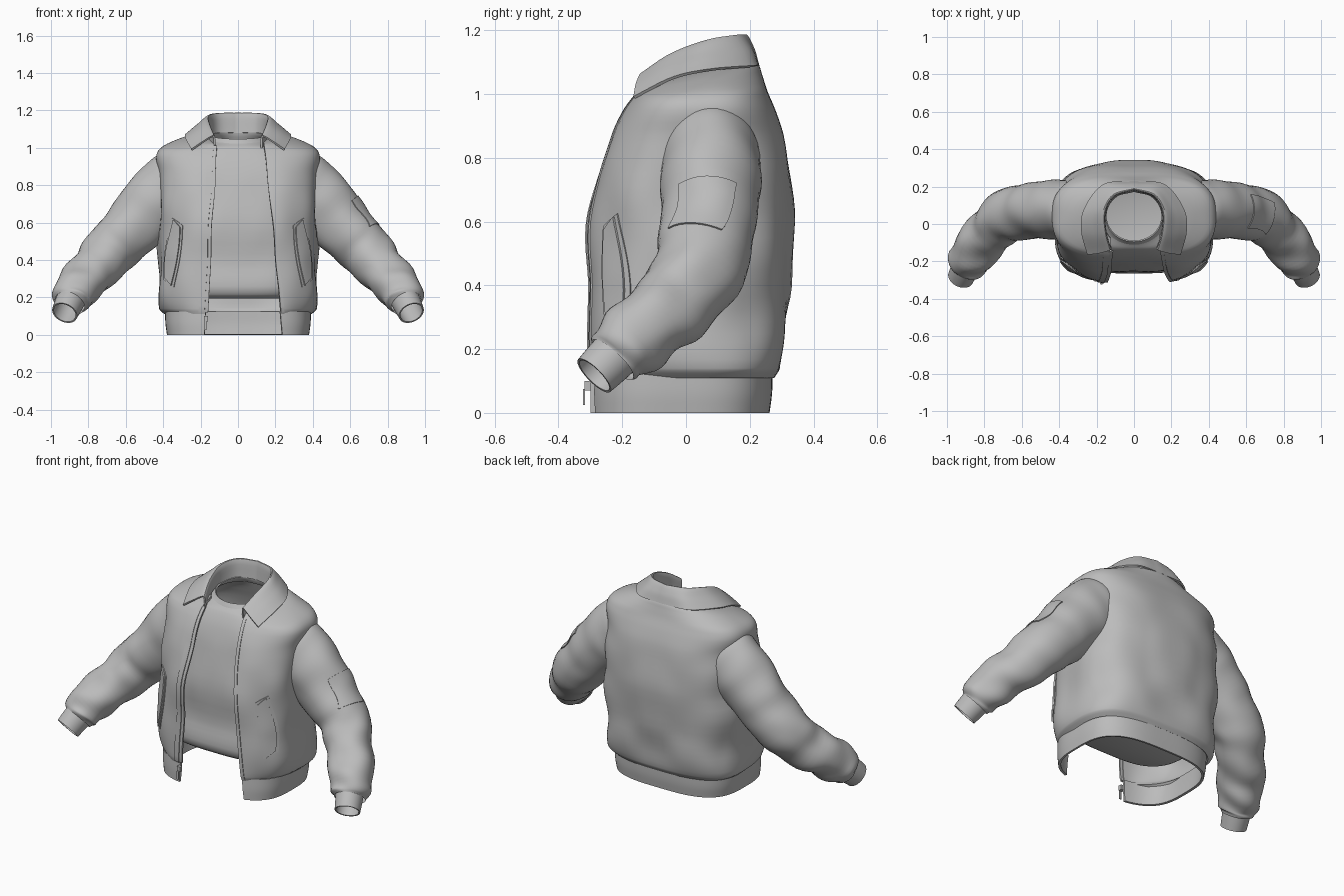
import bpy
import math
from mathutils import Vector, noise

cube = bpy.data.objects.get("Cube")
if cube:
    bpy.data.objects.remove(cube, do_unlink=True)

# One cloth colour
cloth = bpy.data.materials.new("grey_cloth")
cloth.use_nodes = True
GREY = (0.5, 0.5, 0.5, 1)
cloth.diffuse_color = GREY
cloth.node_tree.nodes["Principled BSDF"].inputs["Base Color"].default_value = GREY


def curve(table, t):
    """Smooth interpolation of table rows, keyed by their first value."""
    i = 0
    while i < len(table) - 2 and t > table[i + 1][0]:
        i += 1

    def slope(k, c):
        a, b = table[max(k - 1, 0)], table[min(k + 1, len(table) - 1)]
        return (b[c] - a[c]) / (b[0] - a[0])

    p, q = table[i], table[i + 1]
    h = q[0] - p[0]
    u = (t - p[0]) / h
    return [p[c] * (1 + 2 * u) * (1 - u) ** 2 + q[c] * u * u * (3 - 2 * u)
            + h * u * (1 - u) * (slope(i, c) * (1 - u) - slope(i + 1, c) * u)
            for c in range(1, len(p))]


def steps(a, b, n):
    return [a + (b - a) * k / n for k in range(n + 1)]


def keys(table, n):
    out = [table[0][0]]
    for p, q in zip(table, table[1:]):
        out += steps(p[0], q[0], n)[1:]
    return out


def clamp(v):
    return min(1, max(0, v))


def finish(ob, thick=0, mirror=False):
    bpy.ops.object.select_all(action="DESELECT")
    ob.select_set(True)
    bpy.context.view_layer.objects.active = ob
    if mirror:
        ob.modifiers.new("mirror", "MIRROR").merge_threshold = 0.0005
    if thick:
        m = ob.modifiers.new("thickness", "SOLIDIFY")
        m.thickness, m.offset = thick, -1
    for m in list(ob.modifiers):
        bpy.ops.object.modifier_apply(modifier=m.name)
    bpy.ops.object.shade_smooth_by_angle(angle=math.radians(40))


def sheet(name, rows, closed=False, cap=False, **mods):
    """Skin a grid of points."""
    n = len(rows[0])
    faces = [(r * n + c, r * n + (c + 1) % n, (r + 1) * n + (c + 1) % n, (r + 1) * n + c)
             for r in range(len(rows) - 1) for c in range(n if closed else n - 1)]
    if cap:
        faces.append(tuple(reversed(range(n))))
    me = bpy.data.meshes.new(name)
    me.from_pydata([tuple(p) for row in rows for p in row], [], faces)
    me.materials.append(cloth)
    ob = bpy.data.objects.new(name, me)
    bpy.context.collection.objects.link(ob)
    finish(ob, **mods)


def squareness(z):
    """Exponent of the torso sections: boxy chest, round neck."""
    return 0.64 + 0.06 * clamp((z - 0.6) * 3) + 0.3 * clamp((z - 1.0) * 18)


def torso(table, z, phi, out=0.0, fold=0.016):
    """Point on a torso shell; phi runs from the front towards +x."""
    hw, front, back, tilt = curve(table, z)
    mid, depth, e = (front + back) / 2, (back - front) / 2, squareness(z)
    s, c = math.sin(phi), math.cos(phi)
    x = hw * math.copysign(abs(s) ** e, s)
    y = mid - depth * math.copysign(abs(c) ** e, c)
    wave = noise.noise(Vector((abs(x) * 5, y * 5, z * 5))) * fold * clamp((1.0 - z) * 5)
    g = 1 + (out + wave) / 0.35
    return Vector((x * g, mid + (y - mid) * g, z + tilt * (y - mid)))


def front_phi(table, x, z):
    ratio = min(1, abs(x) / curve(table, z)[0])
    return math.copysign(math.asin(ratio ** (1 / squareness(z))), x)


def left_edge(z):
    return 0.238 - 0.095 * z


def right_edge(z):
    return -0.18 + 0.05 * z


# Jacket body and hem: height, half width, front y, back y, tilt
BODY = [(.11, .385, -.302, .27, 0), (.14, .412, -.308, .29, 0), (.25, .43, -.308, .308, 0),
        (.40, .42, -.307, .325, 0), (.60, .415, -.3, .337, 0), (.75, .42, -.275, .328, 0),
        (.87, .43, -.235, .305, 0), (.95, .44, -.195, .28, 0), (1.0, .412, -.168, .255, .05),
        (1.04, .33, -.15, .238, .12), (1.06, .255, -.14, .225, .2), (1.068, .17, -.13, .2, .25)]
HEM = [(0, .38, -.308, .262, 0), (.06, .388, -.308, .27, 0), (.125, .39, -.304, .272, 0)]


def open_shell(name, table, fold):
    rows = []
    for z in keys(table, 4):
        a = front_phi(table, left_edge(z), z)
        b = 2 * math.pi + front_phi(table, right_edge(z), z)
        rows.append([torso(table, z, p, 0, fold) for p in steps(a, b, 100)])
    sheet(name, rows, thick=0.014)


open_shell("jacket_body", BODY, 0.02)
open_shell("hem_band", HEM, 0)

# Undershirt with closed bottom and neckband
SHIRT = [(.195, .34, -.225, .235, 0), (.215, .365, -.25, .255, 0), (.26, .375, -.262, .27, 0),
         (.38, .37, -.25, .28, 0), (.60, .365, -.248, .29, 0), (.80, .365, -.22, .27, 0),
         (.92, .34, -.18, .24, 0), (1.0, .26, -.135, .21, 0), (1.04, .175, -.107, .19, .1),
         (1.06, .155, -.095, .182, .15)]
NECK = [(1.025, .19, -.12, .195, .15), (1.045, .17, -.11, .187, .15), (1.068, .153, -.095, .182, .15)]
for name, table, cap in (("undershirt", SHIRT, True), ("shirt_neckband", NECK, False)):
    ring = steps(0, 2 * math.pi, 72)[:-1]
    sheet(name, [[torso(table, z, p) for p in ring] for z in keys(table, 4)],
          closed=True, cap=cap, thick=0 if cap else 0.008)


# Front plackets, zipper tape and pocket welts lie on the body surface
def on_front(x, z, out):
    return torso(BODY, z, front_phi(BODY, x, z), out, 0.02)


def strip(name, edge, x0, x1, out):
    sheet(name, [[on_front(edge(z) + dx, z, out) for dx in (x0, x1)]
                 for z in steps(.12, 1.03, 50)], thick=0.01)


strip("left_placket", left_edge, -.002, .016, .005)
strip("right_placket", right_edge, -.03, .0, .006)
strip("zipper_tape", right_edge, -.002, .016, .001)


def pocket(name, grow, out):
    rows = []
    for k in steps(0, 1, 12):
        z = .285 - grow + (.31 + 2 * grow) * k
        x = .37 - .045 * k
        half = .018 + grow + .012 * math.sin(math.pi * k)
        rows.append([on_front(x + d * half, z + d * .02, out) for d in steps(-1, 1, 6)])
    sheet(name, rows, mirror=True, thick=0.014)


pocket("pocket_borders", .01, .004)
pocket("pocket_welts", 0, .01)

# Zipper slider and pull
for name, loc, size in (("zipper_slider", (-.172, -.308, .085), (.022, .02, .03)),
                        ("zipper_pull", (-.174, -.32, .05), (.012, .006, .05))):
    bpy.ops.mesh.primitive_cube_add(size=1, location=loc)
    ob = bpy.context.object
    ob.name, ob.scale = name, size
    ob.data.materials.append(cloth)

# Sleeves: key, centre, horizontal radius, vertical radius
SLEEVE = [(0, .25, .085, .835, .13, .18), (1, .335, .08, .785, .155, .198), (2, .43, .076, .715, .157, .183),
          (3, .545, .07, .595, .15, .162), (4, .655, .052, .478, .144, .146),
          (5, .745, -.012, .37, .132, .132), (6, .83, -.112, .28, .124, .122),
          (7, .885, -.2, .2, .11, .106), (8, .9, -.232, .168, .085, .085)]
CUFF = [(0, .885, -.2, .205, .078, .08), (1, .908, -.247, .158, .074, .077),
        (2, .927, -.288, .117, .07, .072)]


def arm(table, t, angle, out=0.0, fold=0.0):
    x, y, z, ra, rb = curve(table, t)
    lo, hi = max(t - .1, 0), min(t + .1, table[-1][0])
    along = (Vector(curve(table, hi)[:3]) - Vector(curve(table, lo)[:3])).normalized()
    side = along.cross(Vector((0, 0, 1))).normalized()
    down = along.cross(side)
    c, s = math.cos(angle), math.sin(angle)
    if fold:
        crease = math.sin(t * 5 + 2.5 * c + 1.2 * s) * clamp((t - 3.5) / 2) * .35
        out += fold * (crease + noise.noise(Vector((c, s, t * 1.3))) * clamp(t / 3))
    return Vector((x, y, z)) + side * c * (ra + out) + down * s * (rb + out)


turn = steps(0, 2 * math.pi, 40)[:-1]
sheet("sleeves", [[arm(SLEEVE, t, a, 0, .014) for a in turn] for t in keys(SLEEVE, 6)],
      closed=True, mirror=True)
sheet("cuffs", [[arm(CUFF, t, a) for a in turn] for t in keys(CUFF, 3)],
      closed=True, mirror=True, thick=0.008)

# Utility pocket on the left sleeve only
sheet("sleeve_pocket", [[arm(SLEEVE, t, a, .005, .014) for a in steps(-2.2, -.95, 10)]
                        for t in steps(2.75, 3.88, 10)], thick=0.012)

# Folded collar: half rows from centre back to the tip, stand to outer edge
COLLAR = [[(0, .172, 1.08), (.105, .14, 1.08), (.15, .05, 1.065), (.145, -.05, 1.04), (.12, -.13, 1.0)],
          [(0, .185, 1.186), (.11, .15, 1.184), (.158, .06, 1.168), (.152, -.05, 1.125), (.128, -.14, 1.065)],
          [(0, .214, 1.145), (.13, .19, 1.145), (.213, .07, 1.13), (.216, -.05, 1.097), (.188, -.157, 1.035)],
          [(0, .23, 1.09), (.165, .212, 1.09), (.268, .08, 1.08), (.282, -.04, 1.055), (.25, -.165, .993)]]
rows = []
for row in COLLAR:
    table = [(k, *p) for k, p in enumerate(row)]
    rows.append([curve(table, t) for t in keys(table, 6)])
columns = [[(k, *p) for k, p in enumerate(col)] for col in zip(*rows)]
sheet("collar", [[curve(col, t) for col in columns] for t in steps(0, 3, 15)],
      mirror=True, thick=0.01)
